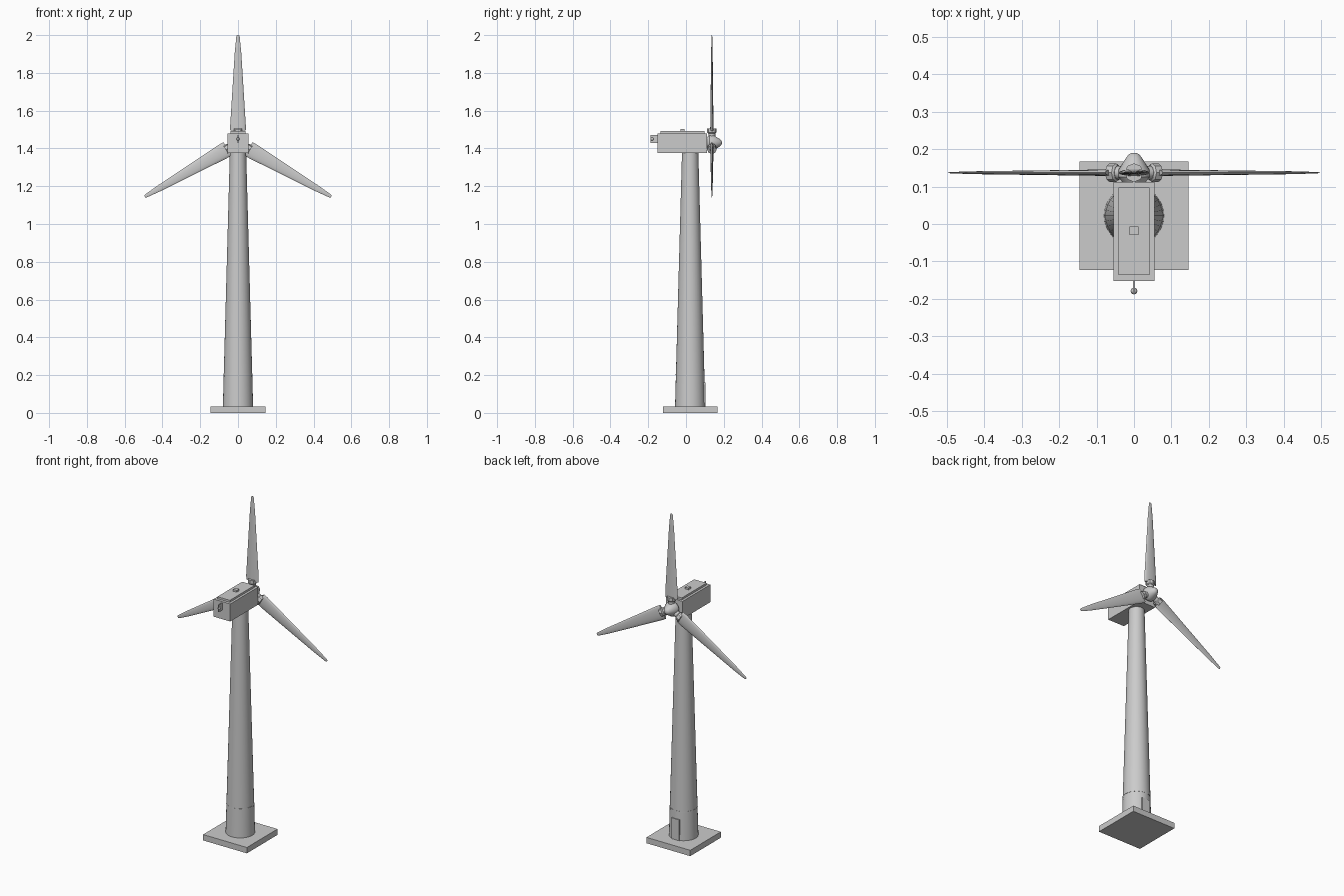
import bpy, bmesh
from math import radians, sin, cos, pi
from mathutils import Matrix, Vector

cube = bpy.data.objects.get("Cube")
if cube:
    bpy.data.objects.remove(cube, do_unlink=True)

grey = bpy.data.materials.new("plain_grey")
grey.use_nodes = True
GREY = (0.6, 0.6, 0.6, 1)
grey.diffuse_color = GREY
grey.node_tree.nodes["Principled BSDF"].inputs["Base Color"].default_value = GREY

TOWER_Y = 0.022
HUB = Vector((0, 0.137, 1.43))


def finish(name, bm, smooth=False):
    bmesh.ops.recalc_face_normals(bm, faces=bm.faces)
    mesh = bpy.data.meshes.new(name)
    bm.to_mesh(mesh)
    bm.free()
    ob = bpy.data.objects.new(name, mesh)
    bpy.context.collection.objects.link(ob)
    mesh.materials.append(grey)
    if smooth:
        bpy.ops.object.select_all(action='DESELECT')
        ob.select_set(True)
        bpy.context.view_layer.objects.active = ob
        bpy.ops.object.shade_smooth_by_angle(angle=radians(35))
    return ob


def box(name, lo, hi):
    lo, hi = Vector(lo), Vector(hi)
    bm = bmesh.new()
    bmesh.ops.create_cube(bm, size=1)
    bmesh.ops.scale(bm, vec=hi - lo, verts=bm.verts)
    bmesh.ops.translate(bm, vec=(lo + hi) / 2, verts=bm.verts)
    return finish(name, bm)


def loft(name, sections, matrix, sides=32):
    """Skin elliptical sections (height, x radius, y radius) stacked on local z."""
    bm = bmesh.new()
    rings = [[bm.verts.new((rx * cos(2 * pi * i / sides), ry * sin(2 * pi * i / sides), h))
              for i in range(sides)] for h, rx, ry in sections]
    for a, b in zip(rings, rings[1:]):
        for i in range(sides):
            j = (i + 1) % sides
            bm.faces.new((a[i], a[j], b[j], b[i]))
    bm.faces.new(rings[0][::-1])
    bm.faces.new(rings[-1])
    bm.transform(matrix)
    return finish(name, bm, True)


def turned(name, profile, matrix, sides=32):
    return loft(name, [(h, r, r) for h, r in profile], matrix, sides)


# Foundation and tapered tower with a narrow joint ring
box("foundation", (-0.145, TOWER_Y - 0.145, 0), (0.145, TOWER_Y + 0.145, 0.035))
turned("tower", [(0.03, 0.08), (0.2, 0.0755), (1.385, 0.043)],
       Matrix.Translation((0, TOWER_Y, 0)))
turned("tower_joint", [(0.2, 0.0765), (0.208, 0.0762)],
       Matrix.Translation((0, TOWER_Y, 0)))

# Access door on the rear of the tower
box("door", (-0.026, TOWER_Y + 0.06, 0.035), (0.026, TOWER_Y + 0.08, 0.16))

# Nacelle with roof lid, beacon and front wind sensor
box("nacelle", (-0.055, -0.152, 1.375), (0.055, 0.112, 1.48))
box("roof_lid", (-0.041, -0.136, 1.475), (0.041, 0.098, 1.492))
box("roof_beacon", (-0.012, -0.03, 1.49), (0.012, -0.007, 1.503))
box("sensor_fin", (-0.003, -0.187, 1.43), (0.003, -0.15, 1.472))
bm = bmesh.new()
bmesh.ops.create_uvsphere(bm, u_segments=12, v_segments=8, radius=0.009,
                          matrix=Matrix.Translation((0, -0.179, 1.45)))
finish("sensor_ball", bm, True)

# Hub with a rounded nose pointing to the rear
turned("hub", [(-0.027, 0.03), (-0.012, 0.041), (0.008, 0.041), (0.04, 0.021),
               (0.049, 0.014), (0.053, 0.006)],
       Matrix.Translation(HUB) @ Matrix.Rotation(-pi / 2, 4, 'X'))

# Three blades with their root collars
for n, side in enumerate(("top", "left", "right")):
    place = Matrix.Translation(HUB) @ Matrix.Rotation(n * 2 * pi / 3, 4, 'Y')
    turned("blade_stub_" + side, [(0.02, 0.018), (0.07, 0.018)], place, 12)
    turned("blade_collar_" + side, [(0.05, 0.02), (0.055, 0.025), (0.075, 0.025)], place, 8)
    loft("blade_" + side, [(0.065, 0.041, 0.009), (0.09, 0.0415, 0.0085), (0.48, 0.017, 0.004),
                           (0.562, 0.009, 0.002), (0.57, 0.006, 0.001)], place, 16)
